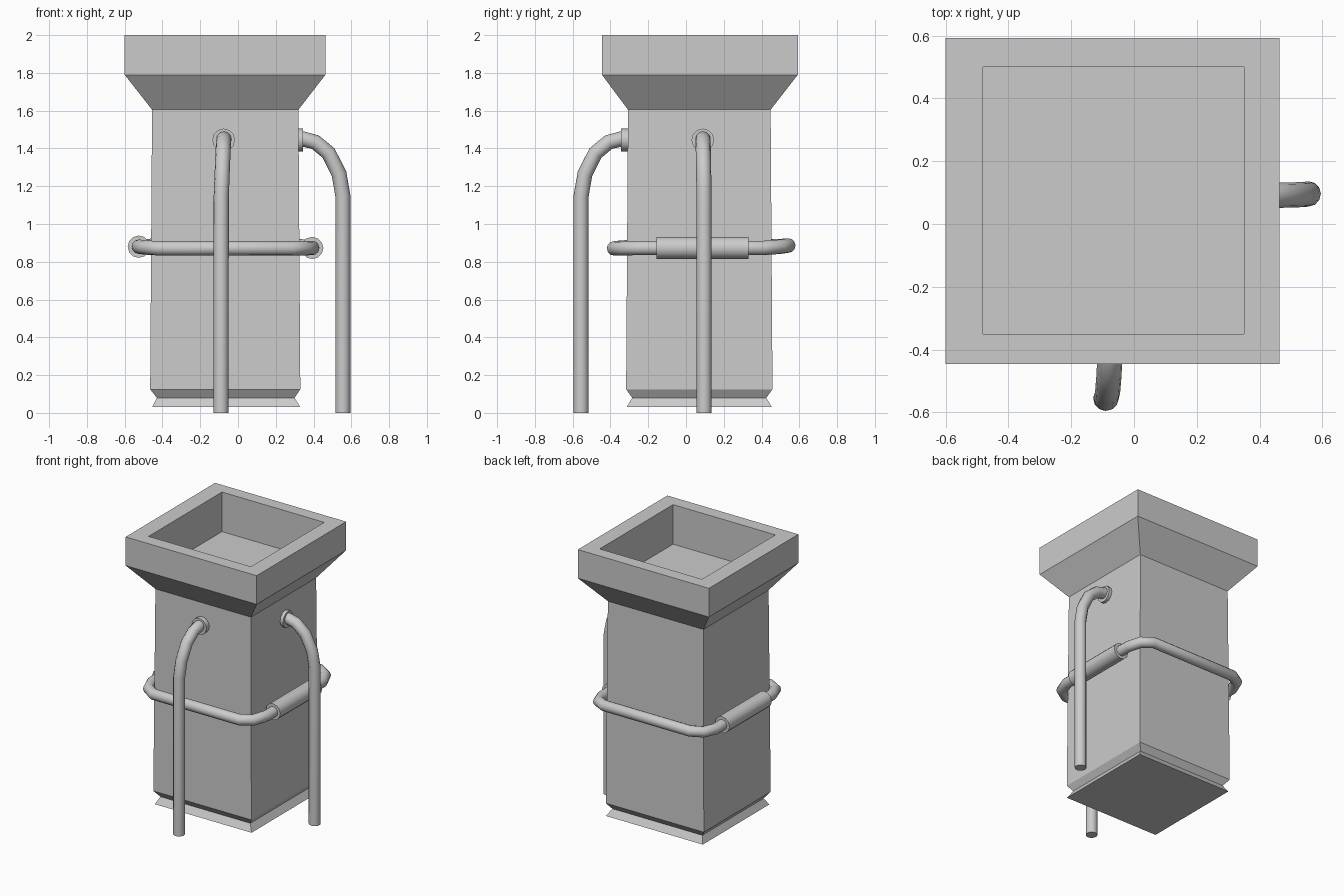
import bpy, bmesh
from mathutils import Vector

if "Cube" in bpy.data.objects:
    bpy.data.objects.remove(bpy.data.objects["Cube"])


def ring_solid(name, rings):
    """Closed solid through rectangular rings (z, x0, x1, y0, y1)."""
    bm = bmesh.new()
    loops = []
    for z, x0, x1, y0, y1 in rings:
        loops.append([bm.verts.new(p) for p in
                      ((x0, y0, z), (x1, y0, z), (x1, y1, z), (x0, y1, z))])
    for a, b in zip(loops, loops[1:]):
        for i in range(4):
            j = (i + 1) % 4
            bm.faces.new((a[i], a[j], b[j], b[i]))
    bm.faces.new(loops[0][::-1])
    bm.faces.new(loops[-1])
    bmesh.ops.recalc_face_normals(bm, faces=bm.faces)
    me = bpy.data.meshes.new(name)
    bm.to_mesh(me)
    bm.free()
    ob = bpy.data.objects.new(name, me)
    bpy.context.collection.objects.link(ob)
    return ob


def tube(name, points, radius):
    """Capped round tube along a path."""
    cu = bpy.data.curves.new(name, 'CURVE')
    cu.dimensions = '3D'
    cu.bevel_depth = radius
    cu.bevel_resolution = 4
    cu.use_fill_caps = True
    sp = cu.splines.new('POLY')
    sp.points.add(len(points) - 1)
    for p, co in zip(sp.points, points):
        p.co = (*co, 1)
    ob = bpy.data.objects.new(name, cu)
    bpy.context.collection.objects.link(ob)
    bpy.ops.object.select_all(action='DESELECT')
    ob.select_set(True)
    bpy.context.view_layer.objects.active = ob
    bpy.ops.object.convert(target='MESH')
    bpy.ops.object.shade_smooth_by_angle(angle=0.7)
    return ob


# Square body with foot groove, flared hopper and sunken top
ring_solid("body", [
    (0.03, -0.455, 0.33, -0.315, 0.455),
    (0.08, -0.43, 0.30, -0.285, 0.425),
    (0.125, -0.465, 0.33, -0.317, 0.458),
    (1.605, -0.455, 0.32, -0.307, 0.448),
    (1.79, -0.60, 0.463, -0.445, 0.592),
    (2.00, -0.60, 0.463, -0.445, 0.592),
    (2.00, -0.48, 0.35, -0.35, 0.50),
    (1.71, -0.48, 0.35, -0.35, 0.50),
])

# Bent down-pipes: (distance outward, height, sideways drift 0..1)
bend = [(0.31, 1.45, 0), (0.345, 1.45, 0), (0.41, 1.433, 0.1), (0.48, 1.375, 0.3),
        (0.535, 1.265, 0.6), (0.555, 1.15, 0.9), (0.555, 0.0, 1)]
tube("front_pipe", [(-0.075 - 0.015 * s, -d, z) for d, z, s in bend], 0.04)
tube("front_pipe_collar", [(-0.076, -0.29, 1.445), (-0.076, -0.343, 1.445)], 0.06)
tube("right_pipe", [(d, 0.09 + 0.006 * s, z) for d, z, s in bend], 0.04)
tube("right_pipe_collar", [(0.30, 0.089, 1.445), (0.345, 0.089, 1.445)], 0.06)

# Hose loop: two sleeves joined by hoses round the front and back
LX, RX = -0.525, 0.393
tube("left_sleeve", [(LX, -0.16, 0.88), (LX, 0.33, 0.88)], 0.059)
tube("right_sleeve", [(RX, -0.155, 0.873), (RX, 0.33, 0.873)], 0.059)


def hose(name, y_end, y_bend, y_mid, y_face, z):
    left = [(LX, y_end, 0.88), (LX, y_bend, 0.88),
            (LX + 0.035, y_mid, (z + 0.88) / 2), (LX + 0.11, y_face, z)]
    right = [(RX - 0.11, y_face, z), (RX - 0.035, y_mid, (z + 0.873) / 2),
             (RX, y_bend, 0.873), (RX, y_end, 0.873)]
    tube(name, left + right, 0.038)


hose("front_hose", -0.14, -0.24, -0.335, -0.382, 0.871)
hose("back_hose", 0.31, 0.41, 0.50, 0.543, 0.886)
